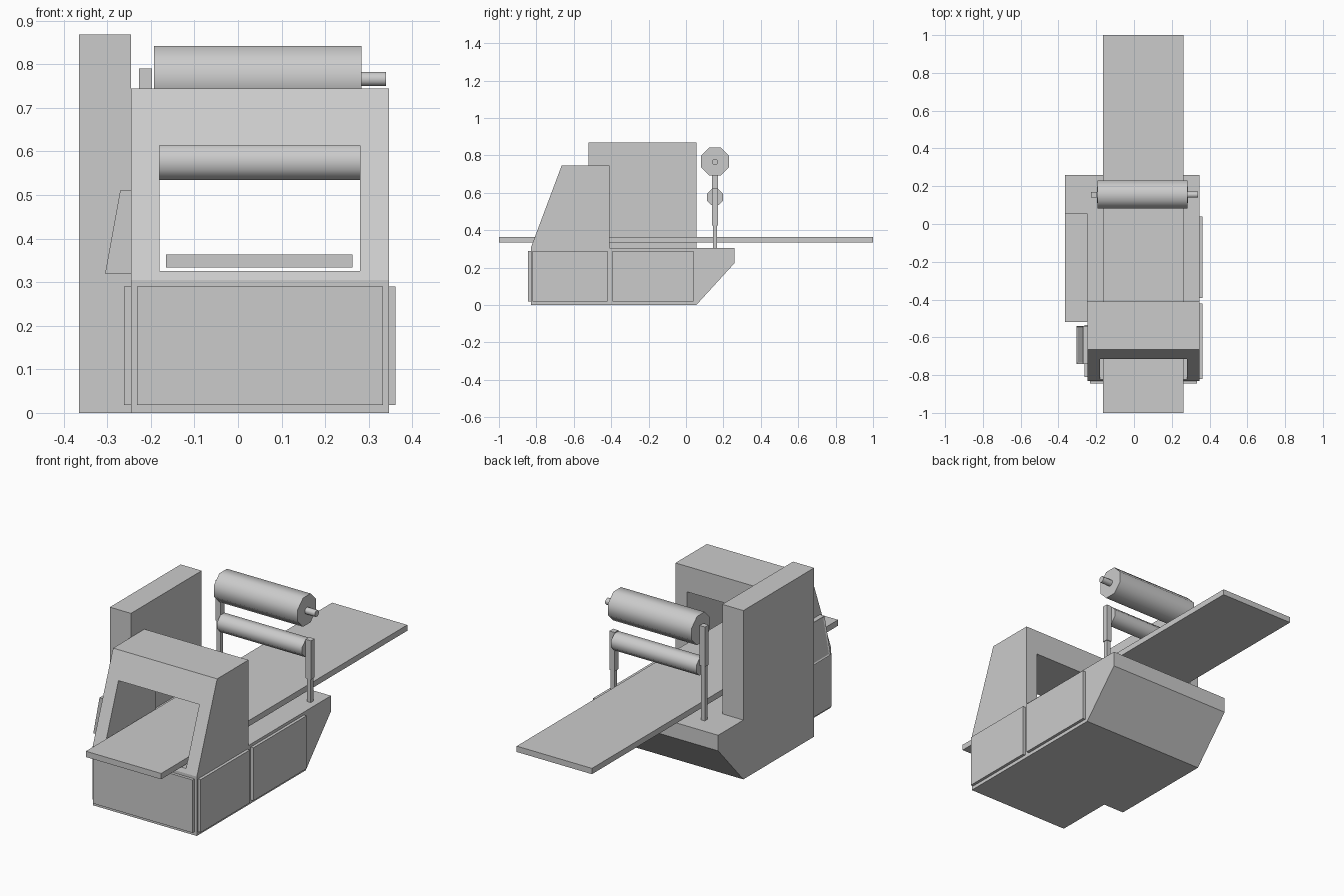
import bpy, bmesh, math
from mathutils import Vector

if "Cube" in bpy.data.objects:
    bpy.data.objects.remove(bpy.data.objects["Cube"])


def finish(bm, name):
    bmesh.ops.recalc_face_normals(bm, faces=bm.faces)
    me = bpy.data.meshes.new(name)
    bm.to_mesh(me)
    bm.free()
    ob = bpy.data.objects.new(name, me)
    bpy.context.collection.objects.link(ob)
    return ob


def extrude(name, pts, vec):
    bm = bmesh.new()
    face = bm.faces.new([bm.verts.new(p) for p in pts])
    r = bmesh.ops.extrude_face_region(bm, geom=[face])
    bmesh.ops.translate(bm, vec=vec, verts=[v for v in r["geom"] if isinstance(v, bmesh.types.BMVert)])
    bm.faces.ensure_lookup_table()
    return finish(bm, name)


def side_profile(name, yz, x0, x1):
    return extrude(name, [(x0, y, z) for y, z in yz], (x1 - x0, 0, 0))


def box(name, x0, x1, y0, y1, z0, z1):
    return side_profile(name, [(y0, z0), (y1, z0), (y1, z1), (y0, z1)], x0, x1)


def roller(name, x0, x1, y, z, apothem, sides=8):
    r = apothem / math.cos(math.pi / sides)
    ring = [(y + r * math.cos((i + .5) * 2 * math.pi / sides),
             z + r * math.sin((i + .5) * 2 * math.pi / sides)) for i in range(sides)]
    ob = side_profile(name, ring, x0, x1)
    bpy.ops.object.select_all(action='DESELECT')
    ob.select_set(True)
    bpy.context.view_layer.objects.active = ob
    bpy.ops.object.shade_smooth_by_angle(angle=math.radians(60))
    return ob


XL, XR = -0.245, 0.347

# Lower body with sloping rear underside
side_profile("base", [(-.83, 0), (.055, 0), (.26, .225), (.26, .305), (-.83, .305)], XL, XR)

# Tall cabinet on the left, sharing the rear slope
side_profile("side_cabinet", [(-.52, 0), (.055, 0), (.26, .225), (.26, .305),
                              (.055, .305), (.055, .868), (-.52, .868)], -.365, XL)

# Hood: sloping front frame with a straight tunnel through it
bm = bmesh.new()


def hood_ring(x0, x1, z0, z1, front):
    return [bm.verts.new((x, -.83 + .165 * (z - .305) / .44 if front else -.41, z))
            for x, z in ((x0, z0), (x1, z0), (x1, z1), (x0, z1))]


outer, inner = (XL, XR, .305, .745), (-.18, .28, .326, .614)
loops = [hood_ring(*outer, True), hood_ring(*inner, True),
         hood_ring(*inner, False), hood_ring(*outer, False)]
for k in range(4):
    a, b = loops[k], loops[(k + 1) % 4]
    for i in range(4):
        j = (i + 1) % 4
        bm.faces.new((a[i], a[j], b[j], b[i]))
finish(bm, "hood")

# Conveyor
box("conveyor_belt", -.165, .263, -1, 1, .334, .364)

# Access panels
box("front_panel", -.232, .333, -.845, -.83, .018, .29)
box("right_panel_front", XR, .362, -.82, -.42, .018, .29)
box("right_panel_rear", XR, .362, -.392, .04, .018, .29)
box("left_panel", -.262, XL, -.81, -.535, .018, .29)

# Slanted control console with a recessed screen
ob = extrude("control_console", [(x, -.74, z) for x, z in
             ((-.305, .32), (XL, .32), (XL, .512), (-.27, .512))], (0, .2, 0))
bm = bmesh.new()
bm.from_mesh(ob.data)
slant = min(bm.faces, key=lambda f: f.normal.x)
bmesh.ops.inset_region(bm, faces=[slant], thickness=.01, depth=-.004)
bm.to_mesh(ob.data)
bm.free()

# Film rollers and spindle
roller("film_roll", -.193, .283, .155, .768, .074)
roller("film_spindle", .283, .34, .155, .766, .016)
roller("guide_roller", -.197, .287, .155, .577, .043)

# Roller posts: slim pole with a thicker sleeve on top
for side, x, step, top in (("left", -.212, .585, .79), ("right", .302, .425, .625)):
    box(side + "_pole", x - .011, x + .011, .144, .166, .305, step)
    box(side + "_sleeve", x - .015, x + .015, .14, .17, step, top)
